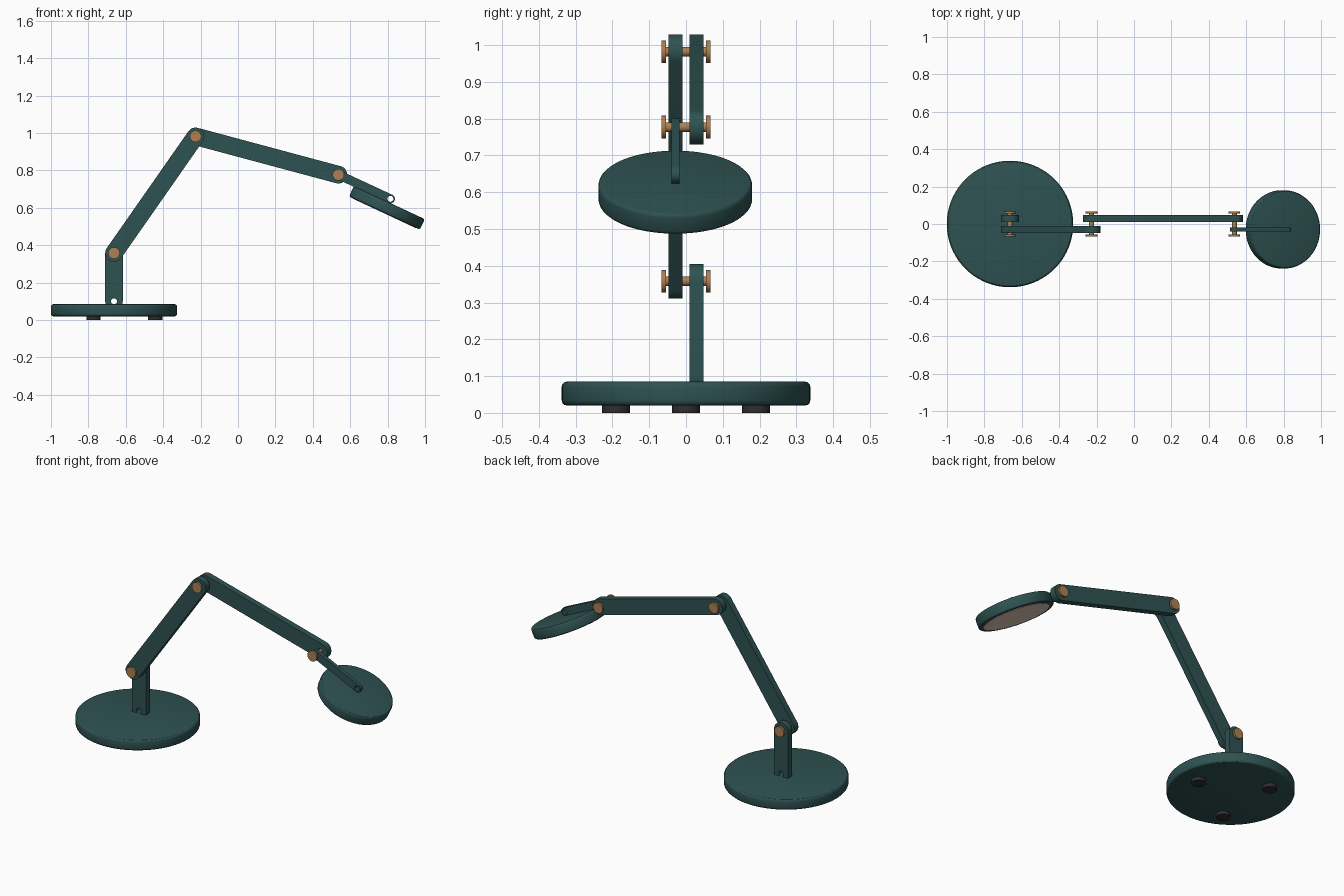
import bpy, bmesh, math
from mathutils import Matrix, Vector

if "Cube" in bpy.data.objects:
    bpy.data.objects.remove(bpy.data.objects["Cube"])


def make_mat(name, rgb):
    m = bpy.data.materials.new(name)
    m.diffuse_color = (*rgb, 1)
    m.use_nodes = True
    m.node_tree.nodes["Principled BSDF"].inputs["Base Color"].default_value = m.diffuse_color
    return m


TEAL = make_mat("dark_teal", (0.028, 0.084, 0.084))
BRONZE = make_mat("bronze", (0.42, 0.215, 0.085))
RUBBER = make_mat("rubber", (0.03, 0.026, 0.027))
DIFFUSER = make_mat("warm_diffuser", (0.73, 0.58, 0.45))


def smooth(ob):
    bpy.ops.object.select_all(action='DESELECT')
    ob.select_set(True)
    bpy.context.view_layer.objects.active = ob
    bpy.ops.object.shade_smooth_by_angle(angle=math.radians(30))


def lathe(name, profile, mat, matrix, segs=64):
    """Turn (radius, height) pairs about local z and cap both ends."""
    bm = bmesh.new()
    rings = []
    for r, z in profile:
        rings.append([bm.verts.new((r * math.cos(a), r * math.sin(a), z))
                      for a in (2 * math.pi * i / segs for i in range(segs))])
    for lo, hi in zip(rings, rings[1:]):
        for i in range(segs):
            j = (i + 1) % segs
            bm.faces.new((lo[i], lo[j], hi[j], hi[i]))
    bm.faces.new(rings[0][::-1])
    bm.faces.new(rings[-1])
    me = bpy.data.meshes.new(name)
    bm.to_mesh(me)
    bm.free()
    me.materials.append(mat)
    ob = bpy.data.objects.new(name, me)
    bpy.context.collection.objects.link(ob)
    ob.matrix_world = matrix
    smooth(ob)
    return ob


def disc_profile(r, z0, z1, b):
    """Disc with rounded rims."""
    arc = [(r - b + b * math.sin(a), b - b * math.cos(a))
           for a in (math.radians(d) for d in (0, 30, 60, 90))]
    return [(x, z0 + z) for x, z in arc] + [(x, z1 - z) for x, z in reversed(arc)]


def link(name, a, b, half_width, y, thickness, hole):
    """Flat bar with round ends and a pin hole at each end, in the xz plane."""
    a, b = Vector(a), Vector(b)
    d = b - a
    ang = math.atan2(d.y, d.x)

    def arc(c, r, start, sweep, n):
        return [(c.x + r * math.cos(start + sweep * i / n),
                 c.y + r * math.sin(start + sweep * i / n)) for i in range(n + 1)]

    outline = (arc(b, half_width, ang - math.pi / 2, math.pi, 16)
               + arc(a, half_width, ang + math.pi / 2, math.pi, 16))
    cu = bpy.data.curves.new(name, 'CURVE')
    cu.dimensions = '2D'
    cu.fill_mode = 'BOTH'
    cu.extrude = thickness / 2
    for pts in (outline, arc(a, hole, 0, 2 * math.pi, 24)[:-1],
                arc(b, hole, 0, 2 * math.pi, 24)[:-1]):
        sp = cu.splines.new('POLY')
        sp.points.add(len(pts) - 1)
        for p, (x, z) in zip(sp.points, pts):
            p.co = (x, z, 0, 1)
        sp.use_cyclic_u = True
    cu.materials.append(TEAL)
    ob = bpy.data.objects.new(name, cu)
    bpy.context.collection.objects.link(ob)
    ob.matrix_world = Matrix.Translation((0, y, 0)) @ Matrix.Rotation(math.pi / 2, 4, 'X')
    bpy.ops.object.select_all(action='DESELECT')
    ob.select_set(True)
    bpy.context.view_layer.objects.active = ob
    bpy.ops.object.convert(target='MESH')
    ob = bpy.context.view_layer.objects.active
    bm = bmesh.new()
    bm.from_mesh(ob.data)
    bmesh.ops.remove_doubles(bm, verts=bm.verts, dist=1e-5)
    bmesh.ops.recalc_face_normals(bm, faces=bm.faces)
    bm.to_mesh(ob.data)
    bm.free()
    smooth(ob)


# Joint positions (x, z)
BASE_X = -0.663
FOOT, SHOULDER = (BASE_X, 0.10), (BASE_X, 0.358)
ELBOW, WRIST, TIP = (-0.227, 0.982), (0.537, 0.777), (0.815, 0.648)

# Weighted base and three rubber feet
lathe("base", disc_profile(0.338, 0.02, 0.085, 0.014), TEAL,
      Matrix.Translation((BASE_X, 0, 0)), 96)
for i in range(3):
    t = math.radians(120 * i)
    lathe("rubber_foot", [(0.038, 0), (0.038, 0.022)], RUBBER,
          Matrix.Translation((BASE_X + 0.22 * math.cos(t), 0.22 * math.sin(t), 0)), 32)

# Post, arms and head bar alternate sides of the centre line
link("post", FOOT, SHOULDER, 0.047, 0.029, 0.038, 0.016)
link("lower_arm", SHOULDER, ELBOW, 0.047, -0.029, 0.038, 0.016)
link("upper_arm", ELBOW, WRIST, 0.047, 0.029, 0.038, 0.016)
link("head_bar", WRIST, TIP, 0.024, -0.029, 0.022, 0.016)

# Bronze hinge pins with a knob at both ends
pin = [(0.031, -0.067), (0.031, -0.055), (0.013, -0.055),
       (0.013, 0.055), (0.031, 0.055), (0.031, 0.067)]
for nm, (x, z) in (("shoulder", SHOULDER), ("elbow", ELBOW), ("wrist", WRIST)):
    lathe(nm + "_pin", pin, BRONZE,
          Matrix.Translation((x, 0, z)) @ Matrix.Rotation(math.pi / 2, 4, 'X'), 32)

# Tilted lamp head with its diffuser plate underneath
tilt = (Matrix.Translation((0.796, -0.029, 0.600))
        @ Matrix.Rotation(math.radians(25), 4, 'Y'))
lathe("lamp_head", disc_profile(0.209, -0.031, 0.031, 0.011), TEAL, tilt, 96)
lathe("diffuser", [(0.185, -0.033), (0.185, -0.029)], DIFFUSER, tilt, 96)
